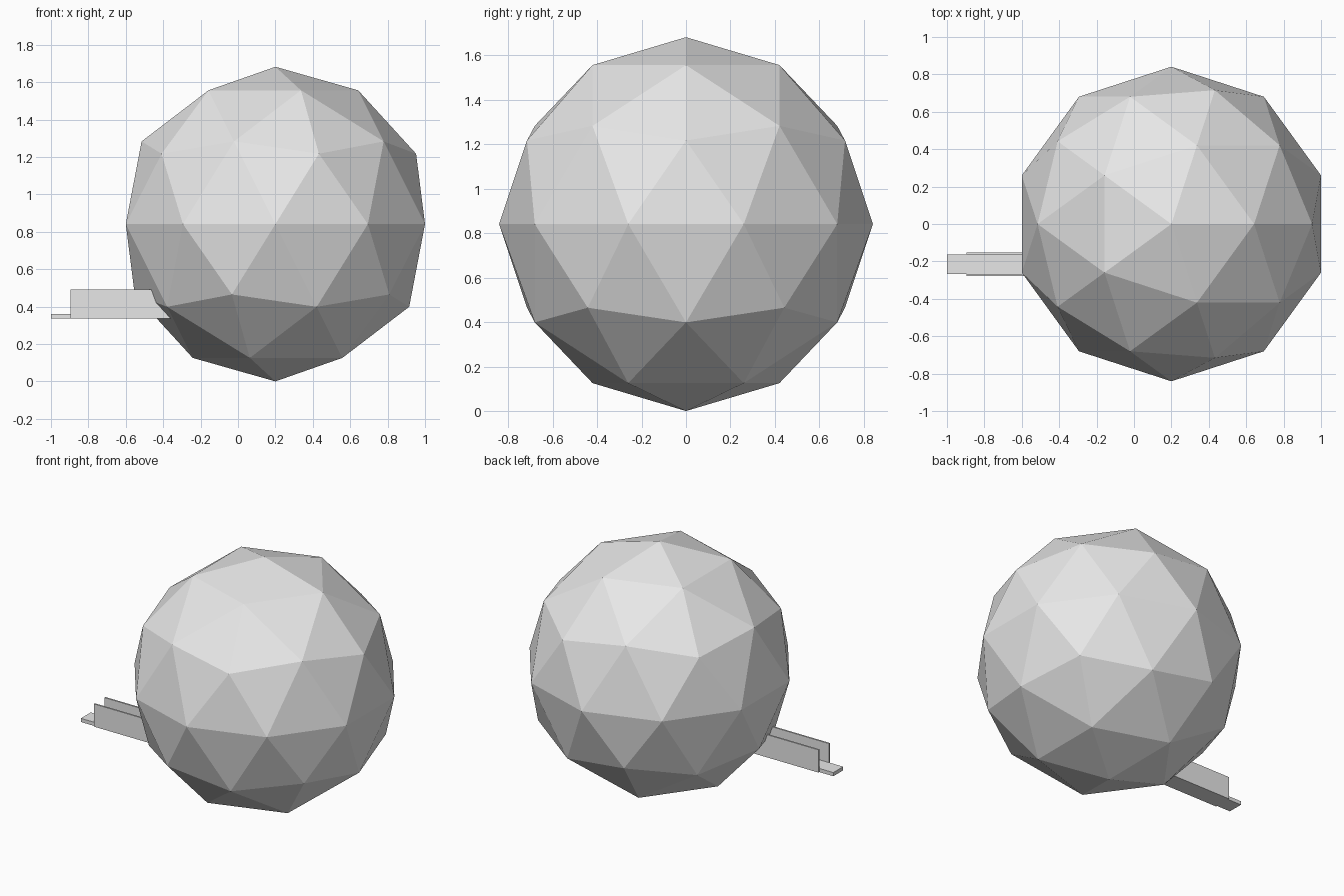
import bpy

cube = bpy.data.objects.get("Cube")
if cube:
    bpy.data.objects.remove(cube, do_unlink=True)

# Single light grey material
grey = bpy.data.materials.new("light grey")
grey.use_nodes = True
colour = (0.8, 0.8, 0.8, 1)
grey.diffuse_color = colour
grey.node_tree.nodes["Principled BSDF"].inputs["Base Color"].default_value = colour


def box(name, low, high):
    """Box spanning two opposite corners."""
    centre = [(a + b) / 2 for a, b in zip(low, high)]
    bpy.ops.mesh.primitive_cube_add(size=1, location=centre)
    obj = bpy.context.object
    obj.name = name
    obj.scale = [b - a for a, b in zip(low, high)]
    bpy.ops.object.transform_apply(location=False, rotation=False, scale=True)
    obj.data.materials.append(grey)
    return obj


# Faceted ball body
RADIUS = 0.841
bpy.ops.mesh.primitive_ico_sphere_add(subdivisions=2, radius=RADIUS, location=(0.2, 0, RADIUS))
ball = bpy.context.object
ball.name = "faceted_ball"
ball.data.materials.append(grey)

# Open chute entering the ball: floor plate and two thin side walls
CHUTE_Y, BOTTOM, INNER_X = -0.215, 0.335, -0.3
box("chute_floor", (-1, CHUTE_Y - 0.053, BOTTOM), (INNER_X, CHUTE_Y + 0.053, 0.36))
for name, side in (("chute_front_wall", -1), ("chute_back_wall", 1)):
    edges = sorted((CHUTE_Y + side * 0.051, CHUTE_Y + side * 0.062))
    box(name, (-0.895, edges[0], BOTTOM), (INNER_X, edges[1], 0.49))
